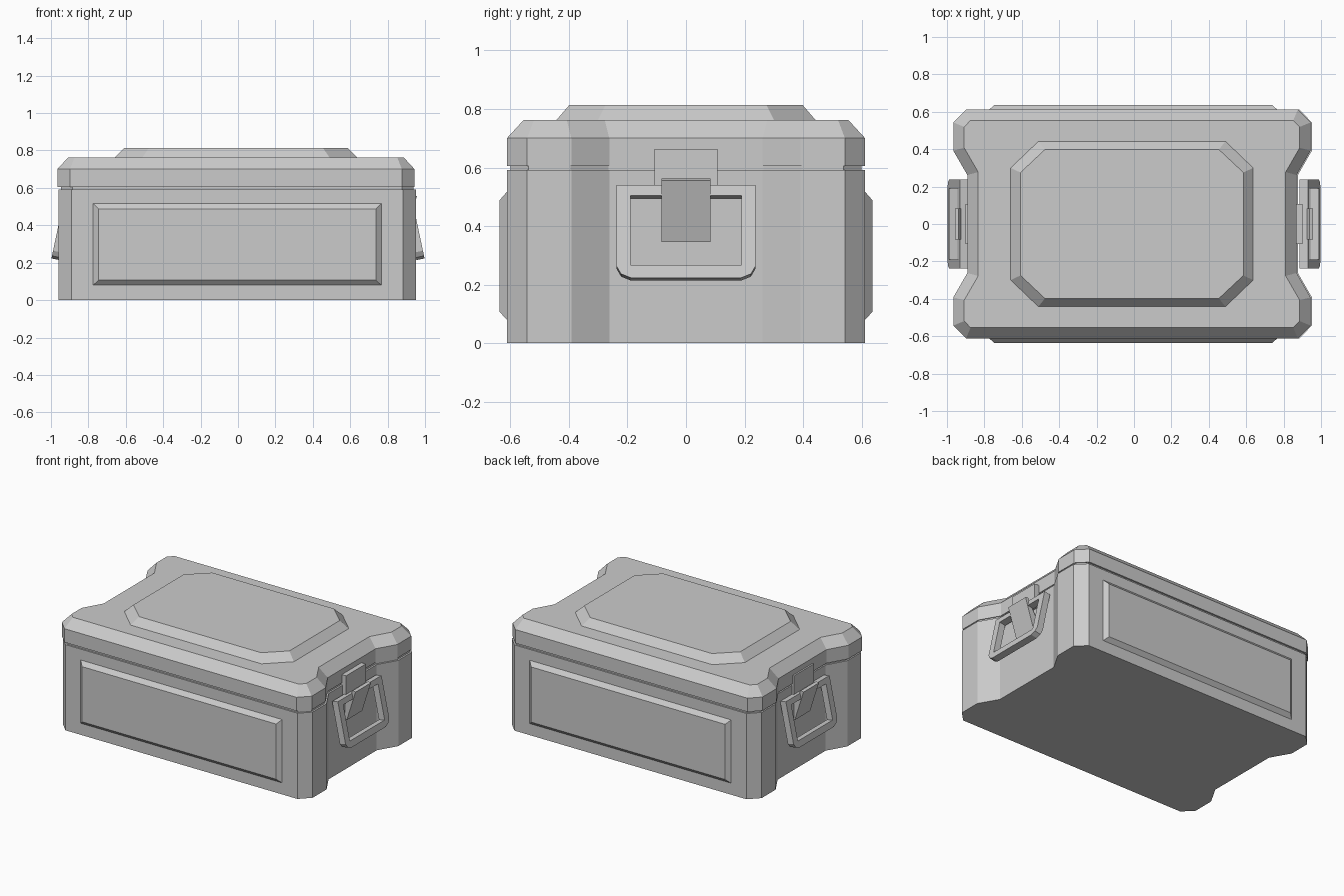
import bpy, bmesh
from math import radians, sin, cos
from mathutils import Vector, Matrix

if "Cube" in bpy.data.objects:
    bpy.data.objects.remove(bpy.data.objects["Cube"])


def add_object(name, mesh, mirror=""):
    ob = bpy.data.objects.new(name, mesh)
    bpy.context.collection.objects.link(ob)
    if mirror:
        m = ob.modifiers.new("mirror", 'MIRROR')
        m.use_axis = ("X" in mirror, "Y" in mirror, False)
        m.use_mirror_merge = False
    return ob


def loft(name, rings, mirror=""):
    """Solid through matching rings of 3D points, capped at both ends."""
    bm = bmesh.new()
    vs = [[bm.verts.new(p) for p in ring] for ring in rings]
    n = len(vs[0])
    for a, b in zip(vs, vs[1:]):
        for i in range(n):
            j = (i + 1) % n
            bm.faces.new((a[i], a[j], b[j], b[i]))
    bm.faces.new(vs[0][::-1])
    bm.faces.new(vs[-1])
    bmesh.ops.recalc_face_normals(bm, faces=bm.faces)
    mesh = bpy.data.meshes.new(name)
    bm.to_mesh(mesh)
    bm.free()
    return add_object(name, mesh, mirror)


def quadrants(pts, cx=0.0):
    """Counter-clockwise outline from its first-quadrant points."""
    right = [(x, -y) for x, y in reversed(pts)] + list(pts)
    return [(x + cx, y) for x, y in right] + [(cx - x, -y) for x, y in right]


def inset(pts, d):
    """Move every side of a counter-clockwise outline inwards by d."""
    out, n = [], len(pts)
    for i in range(n):
        p0, p1, p2 = (Vector(pts[k % n]) for k in (i - 1, i, i + 1))
        a, b = (p1 - p0).normalized(), (p2 - p1).normalized()
        na, nb = Vector((-a.y, a.x)), Vector((-b.y, b.x))
        q = p1 + (na + nb) * (d / (1 + na.dot(nb)))
        out.append((q.x, q.y))
    return out


def at(pts, z):
    return [(x, y, z) for x, y in pts]


# Chest outline: chamfered corners and a recess in each end
outline = [(0.88, 0.262), (0.955, 0.392), (0.955, 0.543), (0.887, 0.612)]
body = quadrants(outline, -0.004)
lid = quadrants(outline, -0.011)

loft("chest_body", [at(body, 0), at(body, 0.592)])
loft("lid_seam", [at(inset(body, 0.012), 0.58), at(inset(body, 0.012), 0.615)])
loft("lid", [at(lid, 0.606), at(lid, 0.70), at(inset(lid, 0.058), 0.763)])

# Raised octagonal panel on the lid
loft("lid_panel", [
    at(quadrants([(0.648, 0.30), (0.50, 0.442)], -0.011), 0.755),
    at(quadrants([(0.648, 0.30), (0.50, 0.442)], -0.011), 0.763),
    at(quadrants([(0.596, 0.275), (0.465, 0.398)], -0.011), 0.814)])


# Raised panels on the front and back
def panel_ring(hx, z0, z1, y):
    return [(-hx - 0.004, y, z0), (hx - 0.004, y, z0),
            (hx - 0.004, y, z1), (-hx - 0.004, y, z1)]


loft("side_panel", [panel_ring(0.77, 0.08, 0.517, -0.60),
                    panel_ring(0.77, 0.08, 0.517, -0.612),
                    panel_ring(0.741, 0.107, 0.488, -0.637)], "Y")


# Latch parts on both ends, extruded along y
def end_part(name, profile, hy):
    loft(name, [[(x, y, z) for x, z in profile] for y in (-hy, hy)], "X")


end_part("latch_plate", [(0.85, 0.50), (0.902, 0.50), (0.902, 0.663), (0.85, 0.663)], 0.108)
end_part("latch_tab", [(0.86, 0.36), (0.89, 0.345), (0.957, 0.556),
                       (0.937, 0.562), (0.86, 0.42)], 0.084)

# Drop handles: flat frames tilted outwards at the bottom
curve = bpy.data.curves.new("handle_frame", 'CURVE')
curve.dimensions, curve.fill_mode, curve.extrude = '2D', 'BOTH', 0.0225
half = [(0.238, 0), (0.238, 0.283), (0.222, 0.311), (0.188, 0.325)]
outer = half + [(-u, v) for u, v in reversed(half)]
hole = [(0.19, 0.038), (0.19, 0.28), (-0.19, 0.28), (-0.19, 0.038)]
for pts in (outer, hole):
    s = curve.splines.new('POLY')
    s.points.add(len(pts) - 1)
    for p, (u, v) in zip(s.points, pts):
        p.co = (u, v, 0, 1)
    s.use_cyclic_u = True
helper = bpy.data.objects.new("handle_curve", curve)
bpy.context.collection.objects.link(helper)
bpy.context.view_layer.update()
deps = bpy.context.evaluated_depsgraph_get()
mesh = bpy.data.meshes.new_from_object(helper.evaluated_get(deps))
bpy.data.objects.remove(helper)
t = radians(12)
down, normal = Vector((sin(t), 0, -cos(t))), Vector((cos(t), 0, sin(t)))
origin = Vector((0.93, 0, 0.541)) - normal * 0.0225
frame = Matrix((Vector((0, -1, 0)), down, normal)).transposed().to_4x4()
mesh.transform(Matrix.Translation(origin) @ frame)
for p in mesh.polygons:
    p.use_smooth = False
add_object("handle", mesh, "X")
